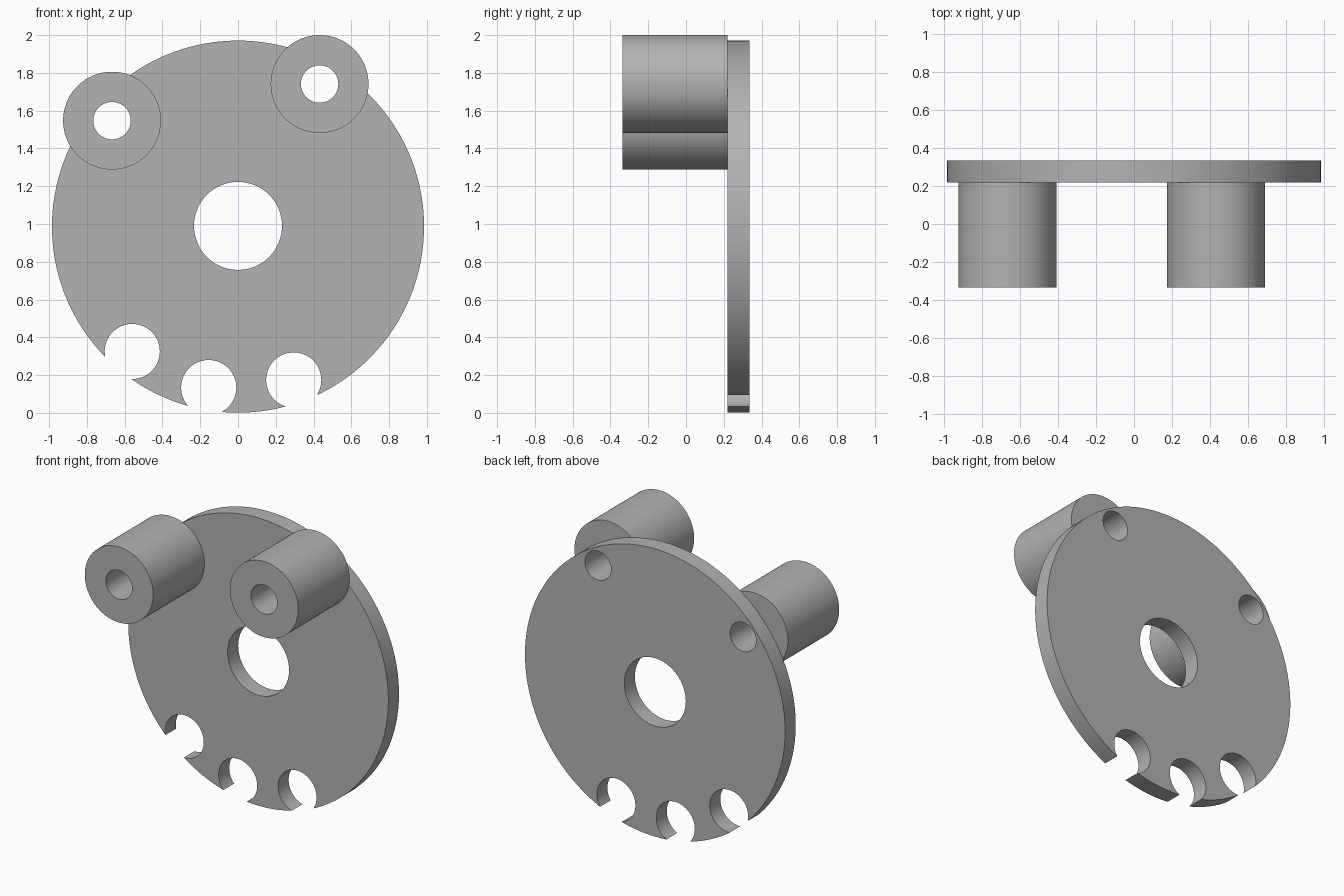
import bpy
import math

cube = bpy.data.objects.get("Cube")
if cube:
    bpy.data.objects.remove(cube, do_unlink=True)

FRONT, PLATE_FRONT, BACK = -0.335, 0.22, 0.335

grey = bpy.data.materials.new("plain_grey")
grey.use_nodes = True
colour = (0.45, 0.45, 0.45, 1)
grey.diffuse_color = colour
grey.node_tree.nodes["Principled BSDF"].inputs["Base Color"].default_value = colour


def cylinder(name, x, z, radius, y0, y1, sides=96):
    """Cylinder lying along the y axis from y0 to y1."""
    bpy.ops.mesh.primitive_cylinder_add(
        vertices=sides, radius=radius, depth=y1 - y0,
        location=(x, (y0 + y1) / 2, z), rotation=(math.pi / 2, 0, 0))
    obj = bpy.context.object
    obj.name = name
    obj.data.materials.append(grey)
    return obj


def drill(target, x, z, radius):
    """Cut a round hole right through the target along y."""
    cutter = cylinder("hole_cutter", x, z, radius, -1, 1, 64)
    cutter.hide_render = True
    mod = target.modifiers.new("hole", 'BOOLEAN')
    mod.operation = 'DIFFERENCE'
    mod.solver = 'EXACT'
    mod.object = cutter
    bpy.context.view_layer.objects.active = target
    bpy.ops.object.modifier_apply(modifier=mod.name)
    bpy.data.objects.remove(cutter, do_unlink=True)


def smooth(obj):
    bpy.ops.object.select_all(action='DESELECT')
    obj.select_set(True)
    bpy.context.view_layer.objects.active = obj
    bpy.ops.object.shade_smooth_by_angle(angle=math.radians(30))


# Round plate with a centre bore and three open notches along its lower rim
plate = cylinder("round_plate", 0, 0.986, 0.985, PLATE_FRONT, BACK, 160)
drill(plate, 0, 0.99, 0.233)
for x, z in ((-0.56, 0.325), (-0.155, 0.134), (0.295, 0.174)):
    drill(plate, x, z, 0.146)

# Two hollow posts on the front, their bores running on through the plate
for name, x, z in (("right_post", -0.667, 1.547), ("left_post", 0.432, 1.741)):
    post = cylinder(name, x, z, 0.259, FRONT, PLATE_FRONT)
    for part in (post, plate):
        drill(part, x, z, 0.099)
    smooth(post)
smooth(plate)
